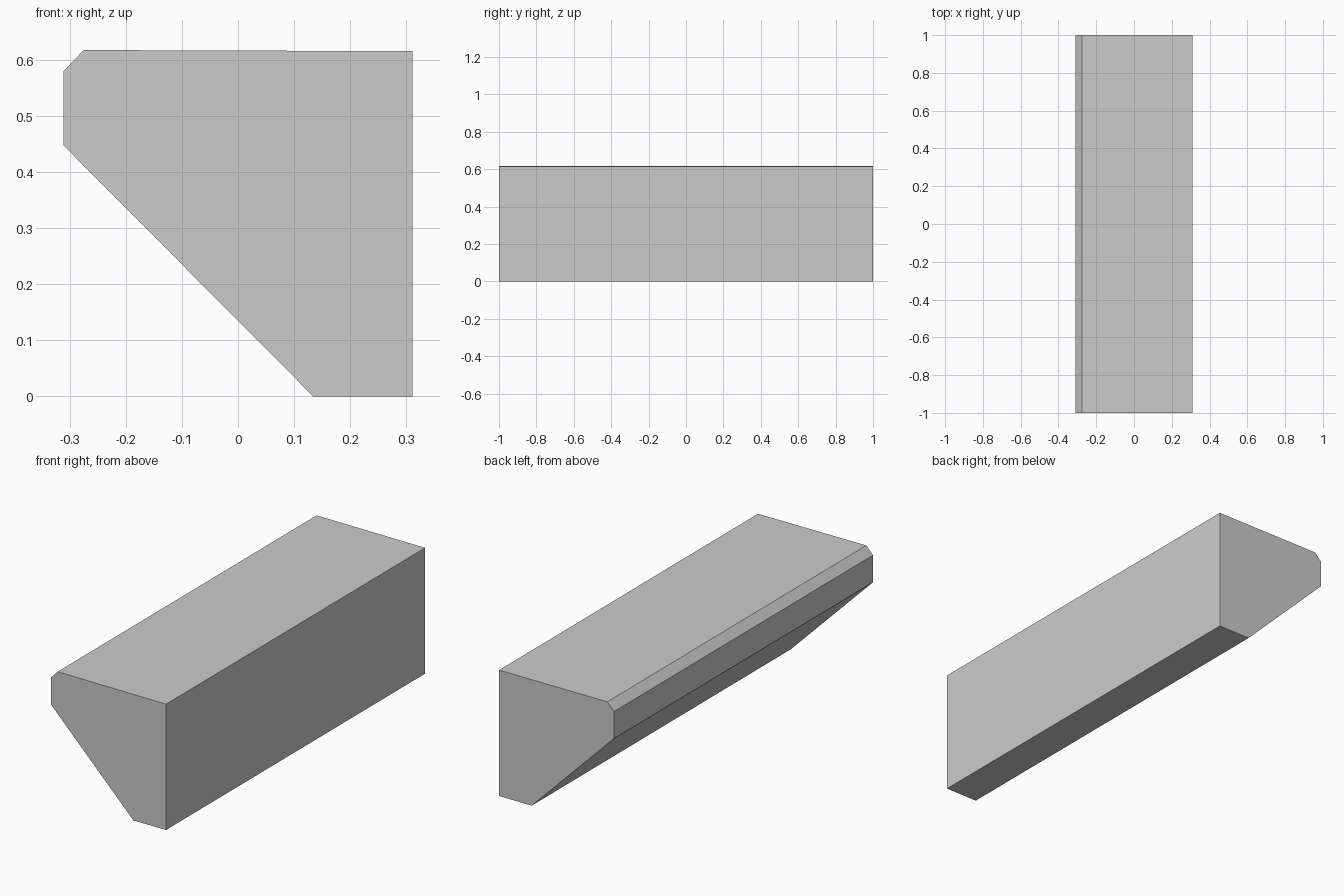
import bpy
import bmesh

if "Cube" in bpy.data.objects:
    bpy.data.objects.remove(bpy.data.objects["Cube"])

# Cross-section in x, z, swept along y
PROFILE = [(0.134, 0.0), (0.311, 0.0), (0.311, 0.615),
           (-0.275, 0.617), (-0.311, 0.579), (-0.311, 0.447)]
LENGTH = 2.0

# Solid wedge-shaped beam
bm = bmesh.new()
end = bm.faces.new([bm.verts.new((x, -LENGTH / 2, z)) for x, z in PROFILE])
result = bmesh.ops.extrude_face_region(bm, geom=[end], use_keep_orig=True)
moved = [g for g in result["geom"] if isinstance(g, bmesh.types.BMVert)]
bmesh.ops.translate(bm, verts=moved, vec=(0, LENGTH, 0))
bmesh.ops.recalc_face_normals(bm, faces=bm.faces)

mesh = bpy.data.meshes.new("chamfered_beam")
bm.to_mesh(mesh)
bm.free()
bpy.context.collection.objects.link(bpy.data.objects.new("chamfered_beam", mesh))
